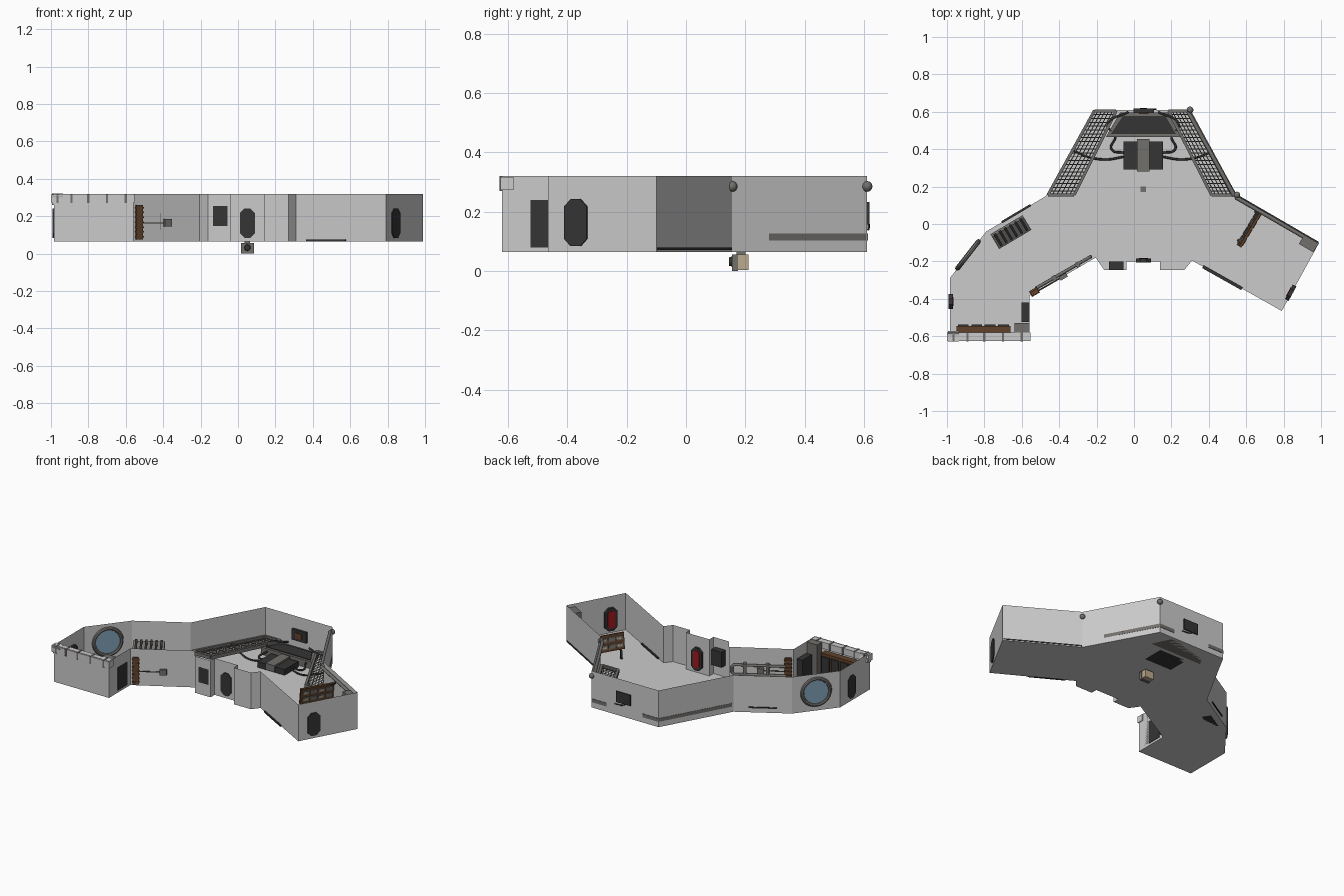
import bpy, bmesh, math
from mathutils import Vector, Matrix

if "Cube" in bpy.data.objects:
    bpy.data.objects.remove(bpy.data.objects["Cube"])

Z0, Z1 = 0.065, 0.32
OUT = [(-.216, .61), (.30, .61), (.55, .155), (.99, -.10), (.79, -.465), (.31, -.195), (.27, -.245),
       (.14, -.245), (.14, -.20), (-.04, -.20), (-.04, -.245), (-.16, -.245), (-.205, -.18),
       (-.56, -.385), (-.56, -.62), (-.985, -.62), (-.985, -.29), (-.79, -.04), (-.47, .15)]


def mat(name, c):
    m = bpy.data.materials.new(name)
    m.diffuse_color = (*c, 1)
    m.use_nodes = True
    m.node_tree.nodes["Principled BSDF"].inputs["Base Color"].default_value = m.diffuse_color
    return m


DARK = mat("dark", (.035, .035, .035))
STEEL = mat("steel", (.17, .16, .15))
BROWN = mat("brown", (.12, .055, .025))
RED = mat("red", (.35, .01, .015))
GLASS = mat("glass", (.22, .36, .48))
BEIGE = mat("beige", (.5, .4, .27))


def finish(name, bm, m=None, M=None):
    bmesh.ops.recalc_face_normals(bm, faces=bm.faces)
    me = bpy.data.meshes.new(name)
    bm.to_mesh(me)
    bm.free()
    ob = bpy.data.objects.new(name, me)
    bpy.context.collection.objects.link(ob)
    if M is not None:
        ob.matrix_world = M
    if m:
        me.materials.append(m)
    return ob


def prism(name, pts, h, m=None, M=None):
    """Extrude a flat outline (local XY) upward by h."""
    bm = bmesh.new()
    f = bm.faces.new([bm.verts.new((*p, 0)) for p in pts])
    r = bmesh.ops.extrude_face_region(bm, geom=[f])
    bmesh.ops.translate(bm, vec=(0, 0, h), verts=[v for v in r["geom"] if isinstance(v, bmesh.types.BMVert)])
    return finish(name, bm, m, M)


def box(name, loc, size, m=None, rot=0, tilt=0):
    bm = bmesh.new()
    bmesh.ops.create_cube(bm, size=1, matrix=Matrix.Diagonal((*size, 1)))
    M = Matrix.Translation(loc) @ Matrix.Rotation(rot, 4, 'Z') @ Matrix.Rotation(tilt, 4, 'X')
    return finish(name, bm, m, M)


def tube(name, pts, r, m=STEEL, smooth=False):
    cu = bpy.data.curves.new(name, 'CURVE')
    cu.dimensions, cu.bevel_depth, cu.bevel_resolution, cu.use_fill_caps = '3D', r, 2, True
    if smooth:
        s = cu.splines.new('BEZIER')
        s.bezier_points.add(len(pts) - 1)
        for b, p in zip(s.bezier_points, pts):
            b.co, b.handle_left_type, b.handle_right_type = p, 'AUTO', 'AUTO'
    else:
        s = cu.splines.new('POLY')
        s.points.add(len(pts) - 1)
        for b, p in zip(s.points, pts):
            b.co = (*p, 1)
    cu.materials.append(m)
    ob = bpy.data.objects.new(name, cu)
    bpy.context.collection.objects.link(ob)
    return ob


def on_wall(i, t, z, inside=0.0):
    """Point on wall i (pushed inside) and the wall's heading."""
    p, q = Vector(OUT[i]), Vector(OUT[(i + 1) % len(OUT)])
    d = (q - p).normalized()
    c = p.lerp(q, t) + Vector((d.y, -d.x)) * inside
    return Vector((c.x, c.y, z)), math.atan2(d.y, d.x)


def wall_box(name, i, t, z, size, inside=0.0, m=STEEL, tilt=0):
    loc, a = on_wall(i, t, z, inside)
    return box(name, loc, size, m, a, tilt)


def door(name, i, t, w=.088, h=.158, z=.163):
    loc, a = on_wall(i, t, z)
    up = Matrix.Translation(loc) @ Matrix.Rotation(a, 4, 'Z') @ Matrix.Rotation(math.pi / 2, 4, 'X')

    def oct_(w, h, c):
        return [(sx * x, sy * y) for sx, sy, s in ((1, 1, 0), (-1, 1, 1), (-1, -1, 0), (1, -1, 1))
                for x, y in ([(w / 2, h / 2 - c), (w / 2 - c, h / 2)] if not s else [(w / 2 - c, h / 2), (w / 2, h / 2 - c)])]
    prism(name + "_frame", oct_(w, h, .025), .022, DARK, up @ Matrix.Translation((0, 0, -.006)))
    prism(name + "_panel", oct_(w * .6, h * .75, .012), .004, RED, up @ Matrix.Translation((0, 0, .015)))


# Hull: floor sheet and open-topped walls
bm = bmesh.new()
lo = [bm.verts.new((x, y, Z0)) for x, y in OUT]
hi = [bm.verts.new((x, y, Z1)) for x, y in OUT]
bm.faces.new(lo)
for i in range(len(OUT)):
    j = (i + 1) % len(OUT)
    bm.faces.new((lo[i], lo[j], hi[j], hi[i]))
finish("floor_and_walls", bm)

# Doors
door("right_end_door", 3, .74)
door("alcove_door", 8, .5, .08)
door("left_door", 15, .62, .08)
wall_box("side_door", 13, .37, .16, (.105, .045, .16), .02, DARK)
wall_box("front_locker", 10, .45, .20, (.078, .045, .107), .022, DARK)

# Round window
loc, a = on_wall(16, .5, .195)
M = Matrix.Translation(loc) @ Matrix.Rotation(a, 4, 'Z') @ Matrix.Rotation(math.pi / 2, 4, 'X')
bpy.ops.mesh.primitive_torus_add(major_segments=32, minor_segments=8, major_radius=.091, minor_radius=.013)
ring = bpy.context.object
ring.name, ring.matrix_world = "window_ring", M
ring.data.materials.append(STEEL)
bpy.ops.object.shade_smooth_by_angle()
bm = bmesh.new()
bmesh.ops.create_cone(bm, cap_ends=True, segments=32, radius1=.084, radius2=.084, depth=.008)
finish("window_glass", bm, GLASS, M)

# Grated walkways on both slanted walls of the rear bay
for name, quad in (("left", [(-.46, .155), (-.32, .155), (-.095, .605), (-.212, .605)]),
                   ("right", [(.54, .155), (.415, .155), (.185, .605), (.296, .605)])):
    A, B, C, D = [Vector((*p, .115)) for p in quad]
    bm = bmesh.new()
    nu, nv = 6, 22
    g = [[bm.verts.new(A.lerp(B, u / nu).lerp(D.lerp(C, u / nu), v / nv)) for u in range(nu + 1)] for v in range(nv + 1)]
    for v in range(nv):
        for u in range(nu):
            bm.faces.new((g[v][u], g[v][u + 1], g[v + 1][u + 1], g[v + 1][u]))
    ob = finish(name + "_grating", bm, STEEL)
    w = ob.modifiers.new("bars", 'WIREFRAME')
    w.thickness = .005
    for k, (p, q) in enumerate(((A, B), (B, C), (C, D), (D, A))):
        e = q - p
        box(f"{name}_grating_frame_{k}", (p + q) / 2, (e.length, .016, .024), STEEL, math.atan2(e.y, e.x))

# Rear console and its rim
deck = [(-.15, .465), (-.075, .595), (.185, .595), (.25, .465)]
prism("rear_console", deck, .05, STEEL, Matrix.Translation((0, 0, Z0)))
prism("rear_console_top", [(.05 + (x - .05) * .87, .53 + (y - .53) * .75) for x, y in deck], .01, DARK,
      Matrix.Translation((0, 0, .11)))
wall_box("rear_wall_display", 0, .52, .195, (.11, .024, .075), .004, DARK)
wall_box("rear_display_face", 0, .52, .195, (.05, .006, .04), .018, BROWN)
tube("rear_wall_cable", [(.0, .614, .20), (.05, .615, .15), (.12, .614, .14)], .004, DARK, True)

# Centre machine with cables across the floor
box("machine_base", (.05, .367, .085), (.21, .15, .04), DARK)
box("machine_cover", (.05, .367, .095), (.068, .175, .045), STEEL)
for s in (-1, 1):
    tube("floor_cable", [(.05 + s * .1, .36, .085), (.05 + s * .2, .345, .075), (.05 + s * .3, .36, .10),
                         (.05 + s * .37, .39, .125)], .006, DARK, True)
    tube("loop_cable", [(.05 + s * .1, .38, .085), (.05 + s * .17, .40, .08), (.05 + s * .15, .47, .10),
                        (.05 + s * .19, .53, .12), (.05 + s * .08, .60, .13)], .006, DARK, True)

# Upper pipe run along the right walls, with end caps outside
for i in (1, 2):
    tube(f"upper_pipe_{i}", [on_wall(i, t, .285, .014)[0] for t in (0, 1)], .011)
for k, (x, y) in enumerate((OUT[1], OUT[2])):
    bpy.ops.mesh.primitive_uv_sphere_add(segments=16, ring_count=8, radius=.018, location=(x, y, .285))
    bpy.context.object.name = f"pipe_joint_{k}"
    bpy.context.object.data.materials.append(STEEL)
    bpy.ops.object.shade_smooth_by_angle()
wall_box("pipe_end_box", 2, .91, .275, (.09, .05, .05), .035)

# Instrument board in the right wing
M = Matrix.Translation((.62, -.02, .185)) @ Matrix.Rotation(math.atan2(.2, .12), 4, 'Z') @ Matrix.Rotation(.15, 4, 'X')
for name, size, spots, m in (
        ("instrument_board", (.23, .014, .11), [(0, 0, 0)], BROWN),
        ("instrument", (.045, .024, .028), [(x, 0, z) for x in (-.08, -.027, .027, .08) for z in (-.024, .024)], STEEL),
        ("instrument_face", (.028, .028, .012), [(x, 0, z) for x in (-.08, .027) for z in (-.024, .024)], BEIGE),
        ("board_leg", (.012, .012, .08), [(-.09, 0, -.08), (.09, 0, -.08)], DARK)):
    for k, p in enumerate(spots):
        ob = box(f"{name}_{k}", (0, 0, 0), size, m)
        ob.matrix_world = M @ Matrix.Translation(p)
tube("board_cable", [(.66, .05, .22), (.70, .06, .24), (.73, .03, .28)], .005, DARK, True)

# Railing, ribbed panel and switch on the diagonal wall
wall_box("ribbed_panel", 12, .915, .168, (.042, .024, .185), .002, BROWN)
for k in range(7):
    wall_box(f"panel_rib_{k}", 12, .915, .09 + k * .026, (.048, .034, .008), .005, BROWN)
wall_box("switch_box", 12, .49, .165, (.044, .034, .04), .004)
wall_box("switch_conduit", 12, .70, .163, (.14, .008, .006), 0, DARK)
tube("railing", [on_wall(12, t, z, .018)[0] for t, z in
                 ((.88, .14), (.5, .14), (.08, .14), (.05, .155), (.05, .19), (.08, .205), (.5, .205), (.88, .205))], .009)
for t in (.25, .6):
    wall_box("rail_bracket", 12, t, .172, (.02, .03, .09), .015)

# Slanted console with keys beside the window
loc, a = on_wall(17, .30, .12, .07)
R = Matrix.Translation(loc) @ Matrix.Rotation(a, 4, 'Z')
box("console_pedestal", (loc.x, loc.y, .10), (.14, .06, .07), DARK, a)
box("slanted_console", (loc.x, loc.y, .165), (.20, .085, .035), STEEL, a, .5)
for k in range(6):
    p = R @ Vector((-.08 + k * .032, 0, .065))
    box(f"console_key_{k}", p, (.014, .075, .02), DARK, a, .5)

# Front-left overhead beam, shelf and corner box
box("overhead_beam", (-.777, -.603, .295), (.445, .045, .045))
for x in (-.965, -.89, -.80, -.70, -.60):
    box("beam_clamp", (x, -.603, .295), (.012, .05, .05), STEEL)
box("beam_end", (-.965, -.60, .29), (.06, .045, .052), None, 0, .25)
box("storage_shelf", (-.805, -.568, .165), (.29, .045, .19), BROWN)
for k in range(4):
    box(f"storage_drawer_{k}", (-.913 + k * .072, -.543, .17), (.058, .012, .14), DARK)
box("corner_box", (-.60, -.555, .20), (.08, .05, .23), STEEL)

# Low outside trim strips
wall_box("lower_front_step", 4, .66, .07, (.24, .018, .01), 0, DARK)
wall_box("lower_rear_step", 17, .5, .10, (.18, .012, .008), 0, DARK)
wall_box("wing_trim", 2, .5, .075, (.50, .006, .008), 0, DARK)

# Sensor pod beneath the floor
box("sensor_pod", (.05, .185, .03), (.066, .05, .052), BEIGE)
box("sensor_neck", (.05, .185, .058), (.03, .03, .016), STEEL)
bm = bmesh.new()
bmesh.ops.create_cone(bm, cap_ends=True, segments=16, radius1=.02, radius2=.014, depth=.02)
finish("sensor_lens", bm, DARK, Matrix.Translation((.05, .155, .032)) @ Matrix.Rotation(math.pi / 2, 4, 'X'))
box("sensor_hood", (.05, .165, .028), (.07, .02, .056), STEEL)
